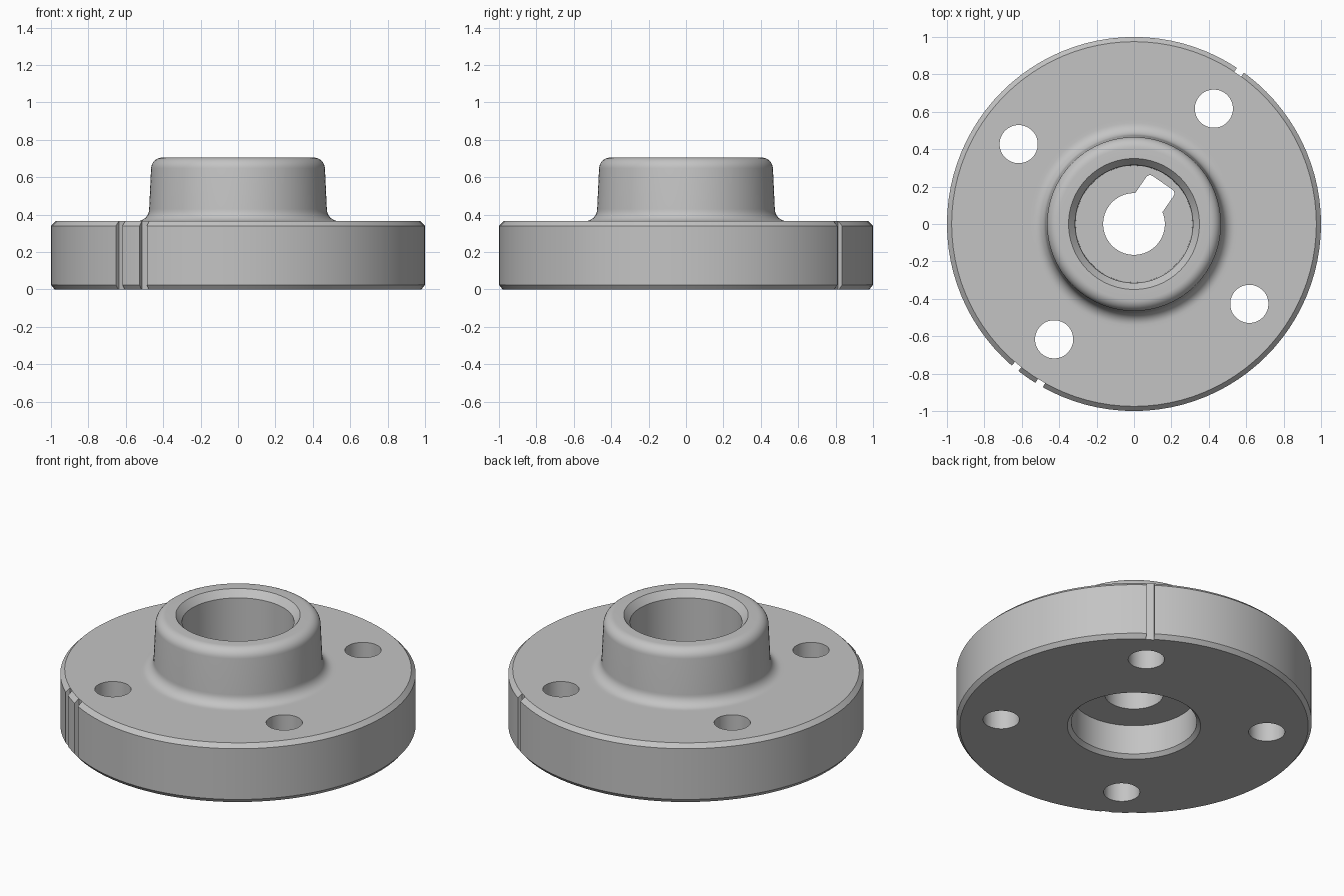
import bpy, bmesh
from math import sin, cos, pi, radians
from mathutils import Matrix, Vector

cube = bpy.data.objects.get("Cube")
if cube:
    bpy.data.objects.remove(cube, do_unlink=True)

SEGMENTS = 96
AXIS = radians(55.3)      # direction shared by keyway, bolt holes and rim notches

metal = bpy.data.materials.new("plain_grey_metal")
metal.use_nodes = True
grey = (0.55, 0.55, 0.55, 1)
metal.diffuse_color = grey
metal.node_tree.nodes["Principled BSDF"].inputs["Base Color"].default_value = grey


def make_object(name, bm):
    mesh = bpy.data.meshes.new(name)
    bm.to_mesh(mesh)
    bm.free()
    mesh.materials.append(metal)
    obj = bpy.data.objects.new(name, mesh)
    bpy.context.collection.objects.link(obj)
    return obj


def arc(r, z, radius, start, end, steps=8):
    angles = [radians(start + (end - start) * i / steps) for i in range(steps + 1)]
    return [(r + radius * cos(a), z + radius * sin(a)) for a in angles]


def lathe(name, profile):
    bm = bmesh.new()
    verts = [bm.verts.new((r, 0, z)) for r, z in profile]
    edges = [bm.edges.new((v, verts[i - 1])) for i, v in enumerate(verts)]
    bmesh.ops.spin(bm, geom=verts + edges, cent=(0, 0, 0), axis=(0, 0, 1),
                   angle=2 * pi, steps=SEGMENTS)
    bmesh.ops.remove_doubles(bm, verts=bm.verts, dist=0.0005)
    bmesh.ops.recalc_face_normals(bm, faces=bm.faces)
    return make_object(name, bm)


def box_cutter(name, angle, r_min, r_max, width, z_mid, height, rounding=0):
    bm = bmesh.new()
    shape = (Matrix.Rotation(angle, 4, "Z")
             @ Matrix.Translation(((r_min + r_max) / 2, 0, z_mid))
             @ Matrix.Diagonal((r_max - r_min, width, height, 1)))
    bmesh.ops.create_cube(bm, size=1, matrix=shape)
    if rounding:
        # Round only the two outer upright corners
        out = Vector((cos(angle), sin(angle), 0))
        corners = [e for e in bm.edges
                   if all(v.co.dot(out) > r_max - 0.001 for v in e.verts)
                   and abs(e.verts[0].co.z - e.verts[1].co.z) > height / 2]
        bmesh.ops.bevel(bm, geom=corners, offset=rounding, segments=4,
                        profile=0.5, affect="EDGES")
    return make_object(name, bm)


def hole_cutter(name, angle):
    bm = bmesh.new()
    place = Matrix.Translation((0.75 * cos(angle), 0.75 * sin(angle), 0.18))
    bmesh.ops.create_cone(bm, cap_ends=True, segments=48, radius1=0.102,
                          radius2=0.102, depth=1, matrix=place)
    return make_object(name, bm)


# Flange, drafted hub, stepped bore and inner web as one turned profile
profile = [(0.375, 0), (0.98, 0), (1, 0.025), (1, 0.34), (0.975, 0.365), (0.56, 0.365)]
profile += arc(0.54, 0.43, 0.065, 270, 180)     # fillet at the hub foot
profile += arc(0.405, 0.645, 0.06, 3, 90)       # rounded hub rim
profile += [(0.35, 0.705), (0.315, 0.663), (0.312, 0.35), (0.165, 0.35),
            (0.165, 0.205), (0.353, 0.205), (0.353, 0.022)]
flange = lathe("hub_flange", profile)

# Keyway, rim notches and bolt holes
cutters = [box_cutter("keyway_cutter", AXIS, 0.05, 0.268, 0.178, 0.28, 0.2, 0.025)]
for i, angle in enumerate((AXIS, radians(230.5), radians(239.5))):
    cutters.append(box_cutter(f"notch_cutter_{i}", angle, 0.974, 1.1, 0.045, 0.2, 1))
for i in range(4):
    cutters.append(hole_cutter(f"bolt_hole_cutter_{i}", AXIS + i * pi / 2))

bpy.context.view_layer.objects.active = flange
for cutter in cutters:
    cutter.hide_render = True
    cut = flange.modifiers.new(cutter.name, "BOOLEAN")
    cut.operation = "DIFFERENCE"
    cut.solver = "EXACT"
    cut.object = cutter
    bpy.ops.object.modifier_apply(modifier=cut.name)
for cutter in cutters:
    bpy.data.objects.remove(cutter, do_unlink=True)

# Smooth turned surfaces with crisp edges
for other in bpy.context.selected_objects:
    other.select_set(False)
flange.select_set(True)
bpy.ops.object.shade_smooth_by_angle(angle=radians(25))
